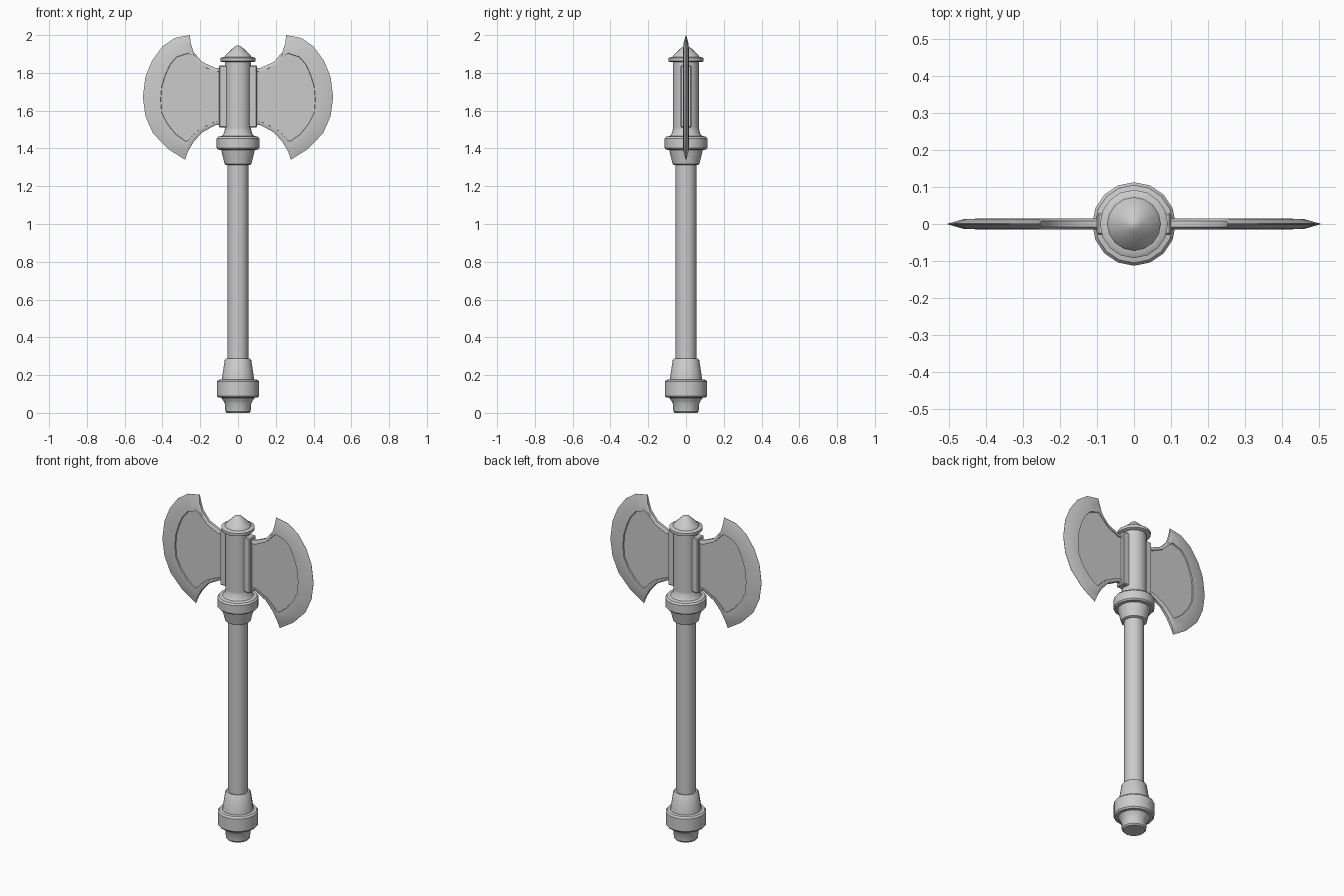
import bpy, bmesh, math

if "Cube" in bpy.data.objects:
    bpy.data.objects.remove(bpy.data.objects["Cube"])

steel = bpy.data.materials.new("grey")
steel.diffuse_color = (0.6, 0.6, 0.6, 1)
steel.use_nodes = True
steel.node_tree.nodes["Principled BSDF"].inputs["Base Color"].default_value = steel.diffuse_color


def finish(name, bm, mirror=False, angle=35):
    bmesh.ops.recalc_face_normals(bm, faces=bm.faces)
    me = bpy.data.meshes.new(name)
    bm.to_mesh(me)
    bm.free()
    me.materials.append(steel)
    me.shade_smooth()
    me.set_sharp_from_angle(angle=math.radians(angle))
    ob = bpy.data.objects.new(name, me)
    bpy.context.collection.objects.link(ob)
    if mirror:
        ob.modifiers.new("mirror", 'MIRROR').use_axis[0] = True
    return ob


def bridge(bm, a, b):
    n = len(a)
    for i in range(n):
        j = (i + 1) % n
        bm.faces.new((a[i], a[j], b[j], b[i]))


def lathe(name, profile, n=16):
    bm = bmesh.new()
    rings = [[bm.verts.new((r * math.cos(2 * math.pi * i / n),
                            r * math.sin(2 * math.pi * i / n), z))
              for i in range(n)] for r, z in profile]
    for a, b in zip(rings, rings[1:]):
        bridge(bm, a, b)
    bm.faces.new(rings[0])
    bm.faces.new(rings[-1])
    return finish(name, bm)


# Handle parts, (radius, height) profiles
lathe("pommel", [(.060, 0), (.067, .008), (.070, .05), (.078, .065), (.088, .08),
                 (.105, .081), (.112, .09), (.112, .165), (.104, .175),
                 (.086, .177), (.070, .28), (.064, .287)])
lathe("shaft", [(.055, .2), (.055, 1.36)])
lathe("collar", [(.064, 1.313), (.071, 1.317), (.089, 1.392), (.106, 1.394),
                 (.113, 1.402), (.113, 1.452), (.105, 1.462), (.085, 1.466),
                 (.074, 1.48), (.069, 1.505)])
lathe("head_socket", [(.069, 1.45), (.069, 1.87)])
lathe("cap", [(.086, 1.858), (.092, 1.862), (.092, 1.878), (.086, 1.882),
              (.072, 1.884), (.067, 1.893), (.020, 1.938), (.010, 1.943), (.002, 1.945)])

# Side brackets holding the blades
bm = bmesh.new()
bmesh.ops.create_cube(bm, size=1)
for v in bm.verts:
    v.co = (.0775 + v.co.x * .045, v.co.y * .06, 1.675 + v.co.z * .33)
bmesh.ops.bevel(bm, geom=bm.edges[:], offset=.005, segments=1, affect='EDGES')
finish("blade_bracket", bm, True)

# Blade: outer outline and matching sunken-panel outline (x, z)
outer = [(.255, 2.0), (.335, 1.985), (.40, 1.94), (.455, 1.865), (.49, 1.78),
         (.504, 1.67), (.49, 1.57), (.45, 1.48), (.37, 1.397), (.28, 1.34),
         (.265, 1.385), (.235, 1.435), (.19, 1.485), (.12, 1.523), (.07, 1.525),
         (.07, 1.825), (.12, 1.827), (.19, 1.858), (.235, 1.91), (.25, 1.955)]
panel = [(.265, 1.905), (.325, 1.885), (.36, 1.845), (.385, 1.79), (.405, 1.725),
         (.41, 1.66), (.405, 1.59), (.375, 1.53), (.33, 1.475), (.275, 1.435),
         (.26, 1.445), (.24, 1.47), (.20, 1.505), (.125, 1.54), (.07, 1.545),
         (.07, 1.805), (.125, 1.807), (.195, 1.84), (.235, 1.88), (.25, 1.895)]
bm = bmesh.new()


def ring(t, y_arc, y_rim, side):
    # The first ten points are the cutting edge, the rest the blunt rim
    return [bm.verts.new((o[0] + (p[0] - o[0]) * t,
                          side * (y_arc if i < 10 else y_rim),
                          o[1] + (p[1] - o[1]) * t))
            for i, (o, p) in enumerate(zip(outer, panel))]


edges = []
for side in (-1, 1):
    rs = [ring(0, .001, .008, side), ring(.45, .013, .015, side),
          ring(1, .015, .015, side), ring(1.02, .008, .008, side)]
    for a, b in zip(rs, rs[1:]):
        bridge(bm, a, b)
    bm.faces.new(rs[-1])
    edges.append(rs[0])
bridge(bm, *edges)
finish("axe_blade", bm, True, 40)
